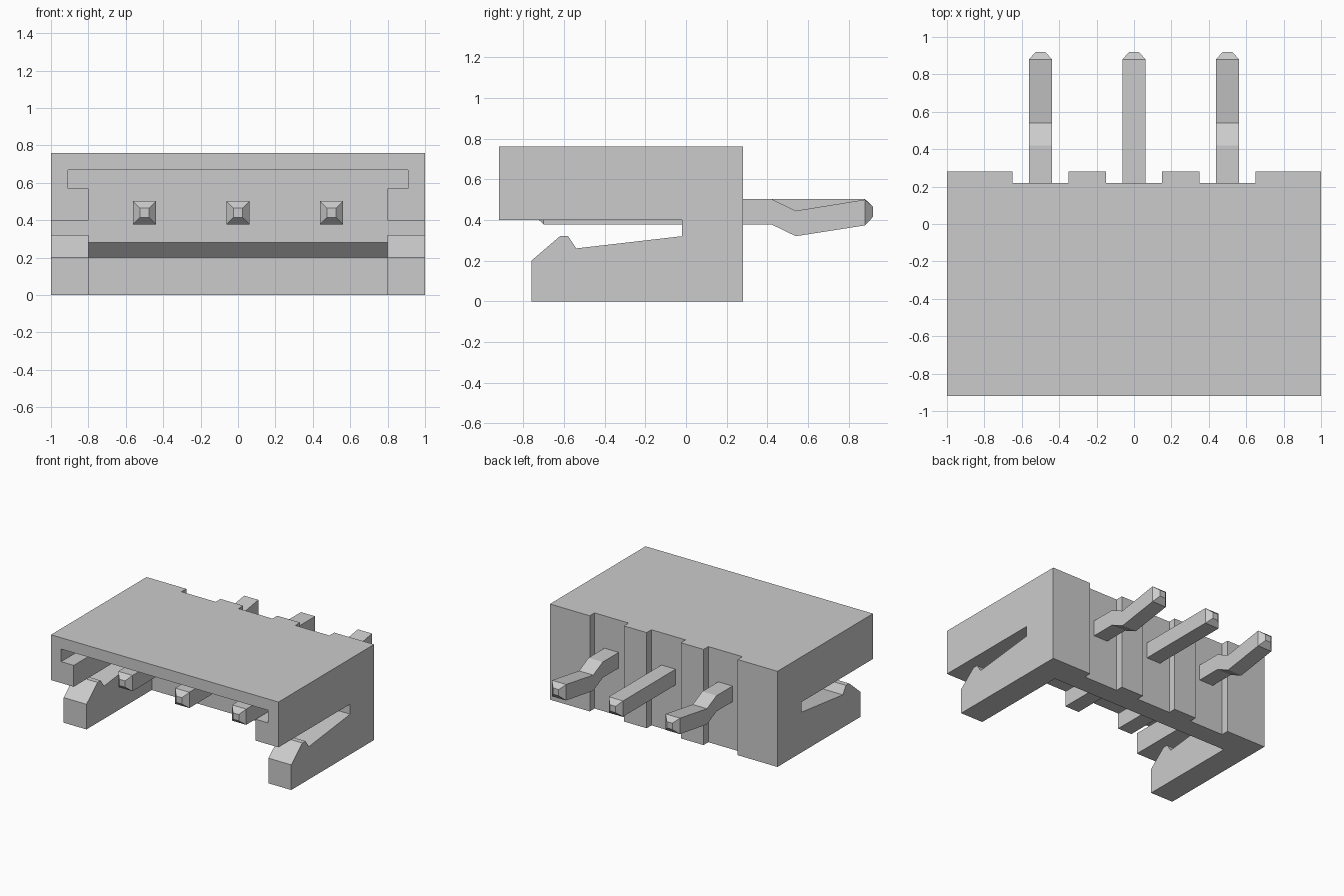
import bpy, bmesh

if "Cube" in bpy.data.objects:
    bpy.data.objects.remove(bpy.data.objects["Cube"])


def make_object(name, bm):
    bmesh.ops.recalc_face_normals(bm, faces=bm.faces)
    mesh = bpy.data.meshes.new(name)
    bm.to_mesh(mesh)
    bm.free()
    obj = bpy.data.objects.new(name, mesh)
    bpy.context.collection.objects.link(obj)
    return obj


def loft(name, rings):
    """Skin a chain of matching closed rings and cap both ends."""
    bm = bmesh.new()
    rings = [[bm.verts.new(p) for p in ring] for ring in rings]
    for a, b in zip(rings, rings[1:]):
        for i in range(len(a)):
            j = (i + 1) % len(a)
            bm.faces.new((a[i], a[j], b[j], b[i]))
    bm.faces.new(rings[0])
    bm.faces.new(rings[-1])
    return make_object(name, bm)


def prism(name, profile, x0, x1):
    """Extrude a (y, z) profile along x."""
    return loft(name, [[(x, y, z) for y, z in profile] for x in (x0, x1)])


def box(name, x0, x1, y0, y1, z0, z1):
    return prism(name, [(y0, z0), (y1, z0), (y1, z1), (y0, z1)], x0, x1)


def cut(target, cutter):
    cutter.hide_render = True
    mod = target.modifiers.new("cut", "BOOLEAN")
    mod.operation = "DIFFERENCE"
    mod.solver = "EXACT"
    mod.object = cutter
    bpy.context.view_layer.objects.active = target
    bpy.ops.object.modifier_apply(modifier=mod.name)
    bpy.data.objects.remove(cutter)


# Housing: side profile with hooked latch arms below the hood
housing = prism("housing", [
    (-0.92, 0.76), (-0.92, 0.40), (-0.02, 0.40), (-0.02, 0.32),
    (-0.54, 0.26), (-0.58, 0.32), (-0.62, 0.32), (-0.76, 0.20),
    (-0.76, 0.0), (0.28, 0.0), (0.28, 0.76)], -1, 1)

# Undercut groove beneath the hood
cut(housing, box("groove_cutter", -0.91, 0.91, -1.2, -0.02, 0.57, 0.67))

# Open mouth between the arms, with the sloped step on the back wall
cut(housing, prism("mouth_cutter", [
    (-1.2, 0.62), (-0.02, 0.62), (-0.02, 0.28),
    (0.06, 0.20), (0.06, -0.1), (-1.2, -0.1)], -0.8, 0.8))

# Rear channel behind each pin
for x in (-0.5, 0, 0.5):
    cut(housing, box("channel_cutter", x - 0.15, x + 0.15, 0.22, 0.4, -0.1, 0.9))

# Pins: stations of (y, z low, z high, half width); outer ones are kinked
front = [(-0.74, 0.415, 0.465, 0.025), (-0.70, 0.378, 0.503, 0.0625)]
straight = [(0.88, 0.378, 0.503, 0.0625), (0.92, 0.415, 0.465, 0.025)]
kinked = [(0.42, 0.378, 0.503, 0.0625), (0.54, 0.32, 0.445, 0.0625),
          (0.88, 0.373, 0.50, 0.0625), (0.92, 0.415, 0.465, 0.025)]
for name, x, rear in (("left_pin", -0.5, kinked), ("middle_pin", 0, straight),
                      ("right_pin", 0.5, kinked)):
    loft(name, [[(x - w, y, lo), (x + w, y, lo), (x + w, y, hi), (x - w, y, hi)]
                for y, lo, hi, w in front + rear])
